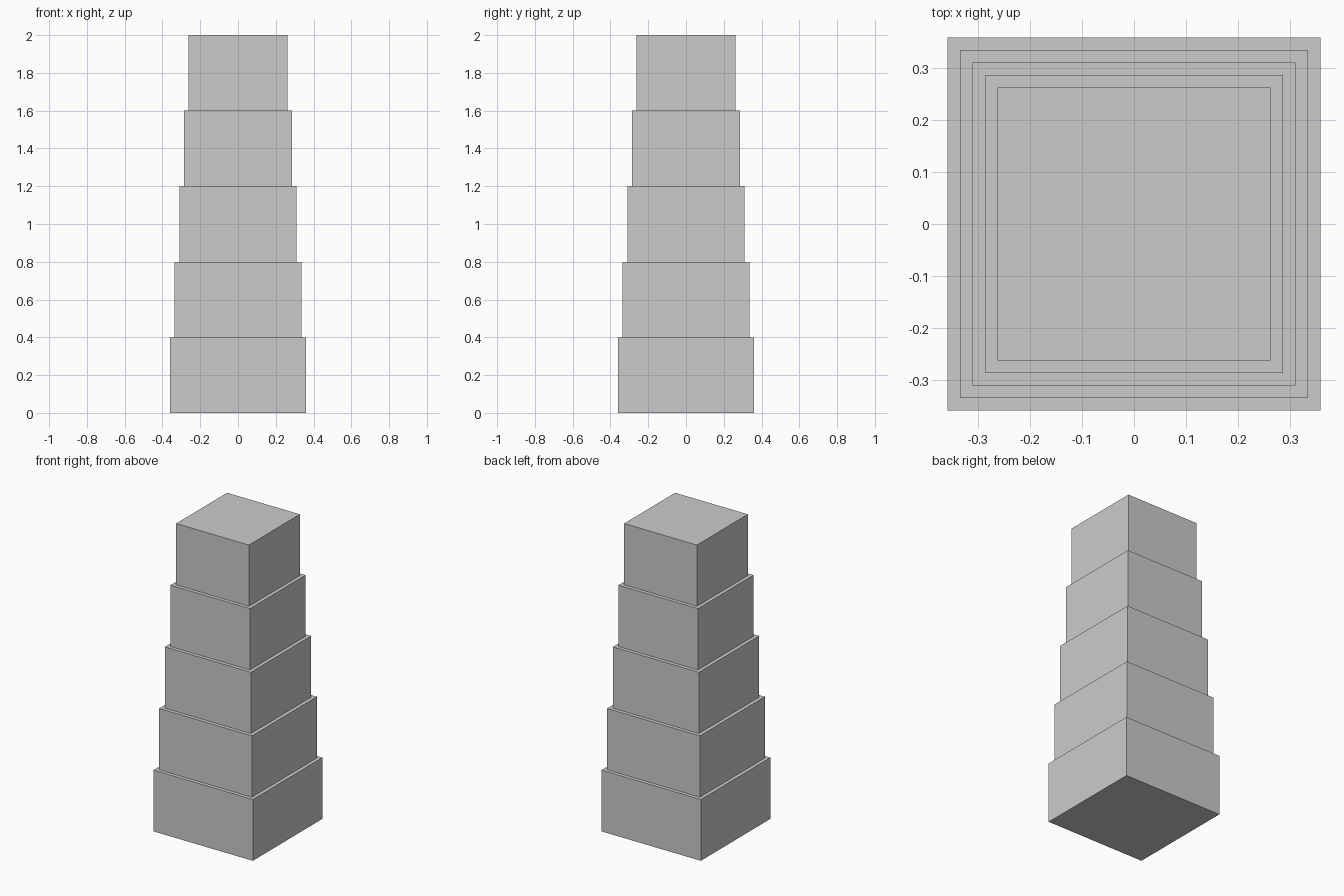
import bpy

# Remove the default cube
old = bpy.data.objects.get("Cube")
if old:
    bpy.data.objects.remove(old, do_unlink=True)

# Single plain grey
GREY = (0.6, 0.6, 0.6, 1.0)
grey = bpy.data.materials.new("plain grey")
grey.use_nodes = True
grey.diffuse_color = GREY
grey.node_tree.nodes["Principled BSDF"].inputs["Base Color"].default_value = GREY

TIERS = 5
TIER_HEIGHT = 2.0 / TIERS
BASE_WIDTH = 0.718
STEP = 0.048


def add_tier(index):
    """One square block of the stack, narrower the higher it sits."""
    width = BASE_WIDTH - index * STEP
    bpy.ops.mesh.primitive_cube_add(size=1, location=(0, 0, (index + 0.5) * TIER_HEIGHT))
    tier = bpy.context.object
    tier.name = f"tower_tier_{index + 1}"
    tier.scale = (width, width, TIER_HEIGHT)
    bpy.ops.object.transform_apply(location=False, rotation=False, scale=True)
    tier.data.materials.append(grey)


# Stepped tower
for i in range(TIERS):
    add_tier(i)
